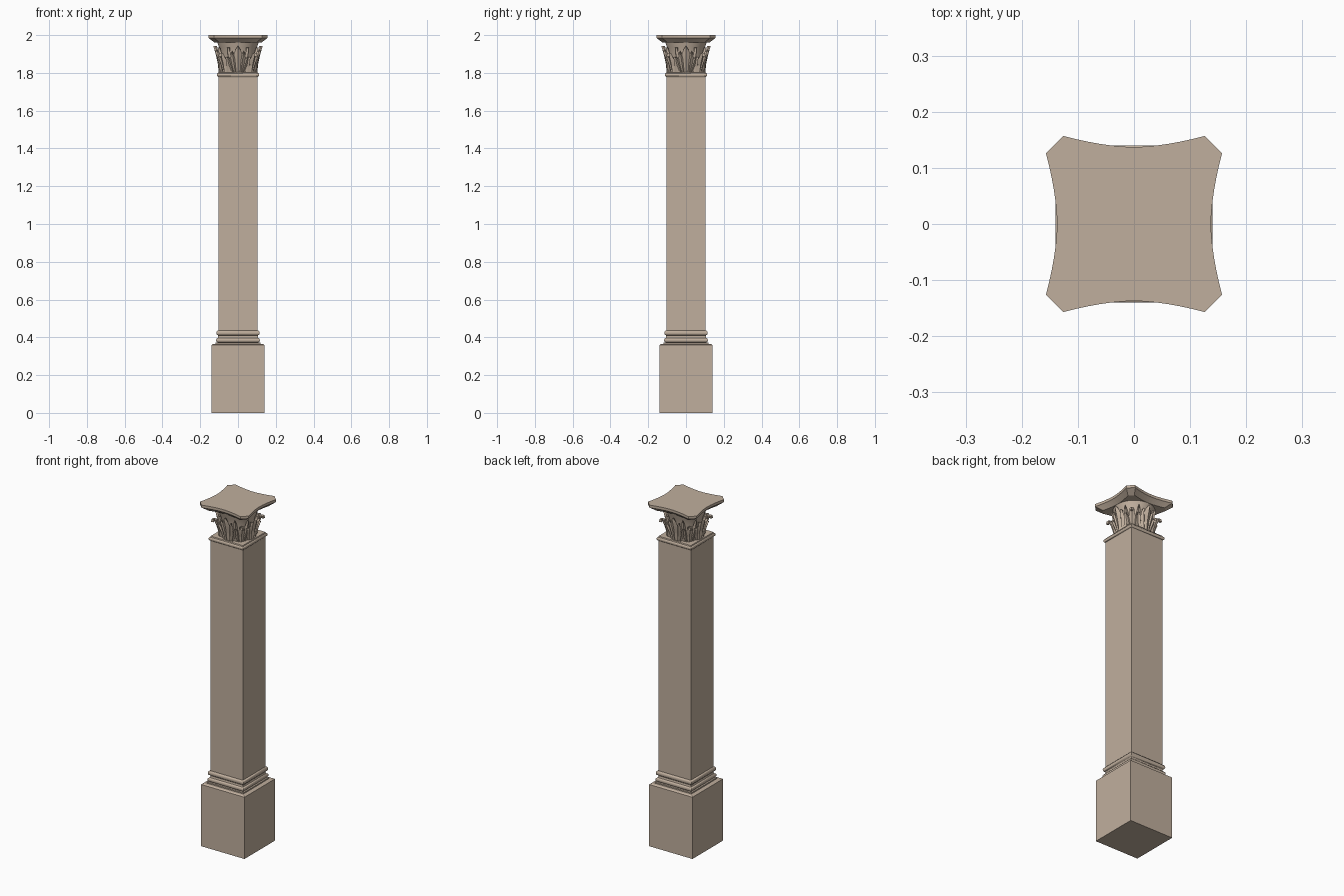
import bpy, math

if "Cube" in bpy.data.objects:
    bpy.data.objects.remove(bpy.data.objects["Cube"])

def make(name, verts, faces, smooth=False):
    me = bpy.data.meshes.new(name)
    me.from_pydata(verts, [], faces)
    me.update()
    ob = bpy.data.objects.new(name, me)
    bpy.context.collection.objects.link(ob)
    me.materials.append(stone)
    if smooth:
        bpy.ops.object.select_all(action='DESELECT')
        ob.select_set(True)
        bpy.context.view_layer.objects.active = ob
        bpy.ops.object.shade_smooth_by_angle(angle=math.radians(35))
    return ob

def loft(name, rings, smooth=False):
    n = len(rings[0])
    verts = [p for r in rings for p in r]
    faces = [tuple(reversed(range(n))), tuple(range(len(verts) - n, len(verts)))]
    for k in range(len(rings) - 1):
        for i in range(n):
            j = (i + 1) % n
            faces.append((k*n + i, k*n + j, k*n + n + j, k*n + n + i))
    return make(name, verts, faces, smooth)

def square_loft(name, profile, smooth=False):
    return loft(name, [[(-h, -h, z), (h, -h, z), (h, h, z), (-h, h, z)]
                       for h, z in profile], smooth)

def bulge(h, z0, z1, out, n=6):
    return [(h + out * math.sin(math.pi * i / n),
             (z0 + z1) / 2 - (z1 - z0) / 2 * math.cos(math.pi * i / n)) for i in range(n + 1)]

stone = bpy.data.materials.new("stone")
stone.diffuse_color = (0.53, 0.43, 0.34, 1)
stone.use_nodes = True
stone.node_tree.nodes["Principled BSDF"].inputs["Base Color"].default_value = stone.diffuse_color

# Plinth, moulded base, shaft and neck ring
square_loft("plinth", [(0.14, 0), (0.14, 0.36), (0.132, 0.365)])
square_loft("base_moulding",
            [(0.118, 0.365), (0.118, 0.372)] + bulge(0.107, 0.373, 0.397, 0.009)
            + [(0.105, 0.402), (0.105, 0.408)] + bulge(0.107, 0.411, 0.436, 0.008), True)
square_loft("shaft", [(0.104, 0.40), (0.104, 1.79)])
square_loft("neck_ring", [(0.104, 1.776)] + bulge(0.106, 1.78, 1.799, 0.006)
            + [(0.104, 1.805)], True)

# Round flaring bell
bell = [(0.086, 1.80), (0.087, 1.85), (0.092, 1.90), (0.100, 1.935),
        (0.108, 1.957), (0.110, 1.966)]
loft("capital_bell", [[(r * math.cos(a * math.pi / 24), r * math.sin(a * math.pi / 24), z)
                       for a in range(48)] for r, z in bell], True)

# Abacus with concave sides and clipped corners
def abacus_ring(s, z):
    pts = []
    for k in range(4):
        c, sn = math.cos(k * math.pi / 2), math.sin(k * math.pi / 2)
        for i in range(13):
            t = -1 + i / 6
            x, y = 0.126 * t, -(0.137 + 0.02 * abs(t) ** 1.7)
            pts.append(((x * c - y * sn) * s, (x * sn + y * c) * s, z))
    return pts

loft("abacus", [abacus_ring(s, z) for s, z in
                ((0.76, 1.962), (0.80, 1.962), (0.97, 1.982), (1, 1.985), (1, 2.0))])

# Folded pointed lobes that make up each acanthus leaf
def lobe(verts, faces, ang, x0, x1, z1, w, r0, r1, curl):
    z0, rows = 1.802, []
    for t, f in ((0, 0.6), (0.35, 0.85), (0.65, 1.0), (0.85, 0.62), (1, 0.06)):
        x = x0 + (x1 - x0) * t
        z = z0 + (z1 - z0) * t
        r = r0 + (r1 - r0) * t ** 1.6
        rows.append((x, z, r, w * f))
    if curl:
        x, z, r, _ = rows[-1]
        rows[-1] = (x, z, r, w * 0.6)
        rows.append((x, z + 0.002, r + 0.011, w * 0.6))
        rows.append((x, z - 0.014, r + 0.014, w * 0.4))
    b = len(verts)
    c, s = math.cos(ang), math.sin(ang)
    for x, z, r, hw in rows:
        for dx, dr in ((-hw, -0.002), (0, 0.009), (hw, -0.002), (0, -0.010)):
            px, py = x + dx, -(r + dr)
            verts.append((px * c - py * s, px * s + py * c, z))
    n = len(rows)
    faces.append((b + 3, b + 2, b + 1, b))
    faces.append(tuple(b + 4 * (n - 1) + i for i in range(4)))
    for k in range(n - 1):
        for i in range(4):
            j = (i + 1) % 4
            faces.append((b + 4*k + i, b + 4*k + j, b + 4*k + 4 + j, b + 4*k + 4 + i))

def leaf(name, ang, lobes):
    verts, faces = [], []
    for x0, x1, z1, w, r0, r1, curl in lobes:
        for side in ((1, -1) if x1 else (1,)):
            lobe(verts, faces, ang, x0 * side, x1 * side, z1, w, r0, r1, curl)
    make(name, verts, faces)

tall = [(0, 0, 1.942, 0.024, 0.093, 0.122, False),
        (0.014, 0.031, 1.915, 0.014, 0.091, 0.112, False),
        (0.026, 0.052, 1.888, 0.011, 0.086, 0.102, False)]
short = [(0, 0, 1.902, 0.020, 0.094, 0.122, True),
         (0.012, 0.027, 1.885, 0.012, 0.091, 0.112, False),
         (0.022, 0.036, 1.935, 0.012, 0.086, 0.108, False)]
for k in range(4):
    leaf(f"side_leaf_{k + 1}", k * math.pi / 2, tall)
    leaf(f"corner_leaf_{k + 1}", (k + 0.5) * math.pi / 2, short)
